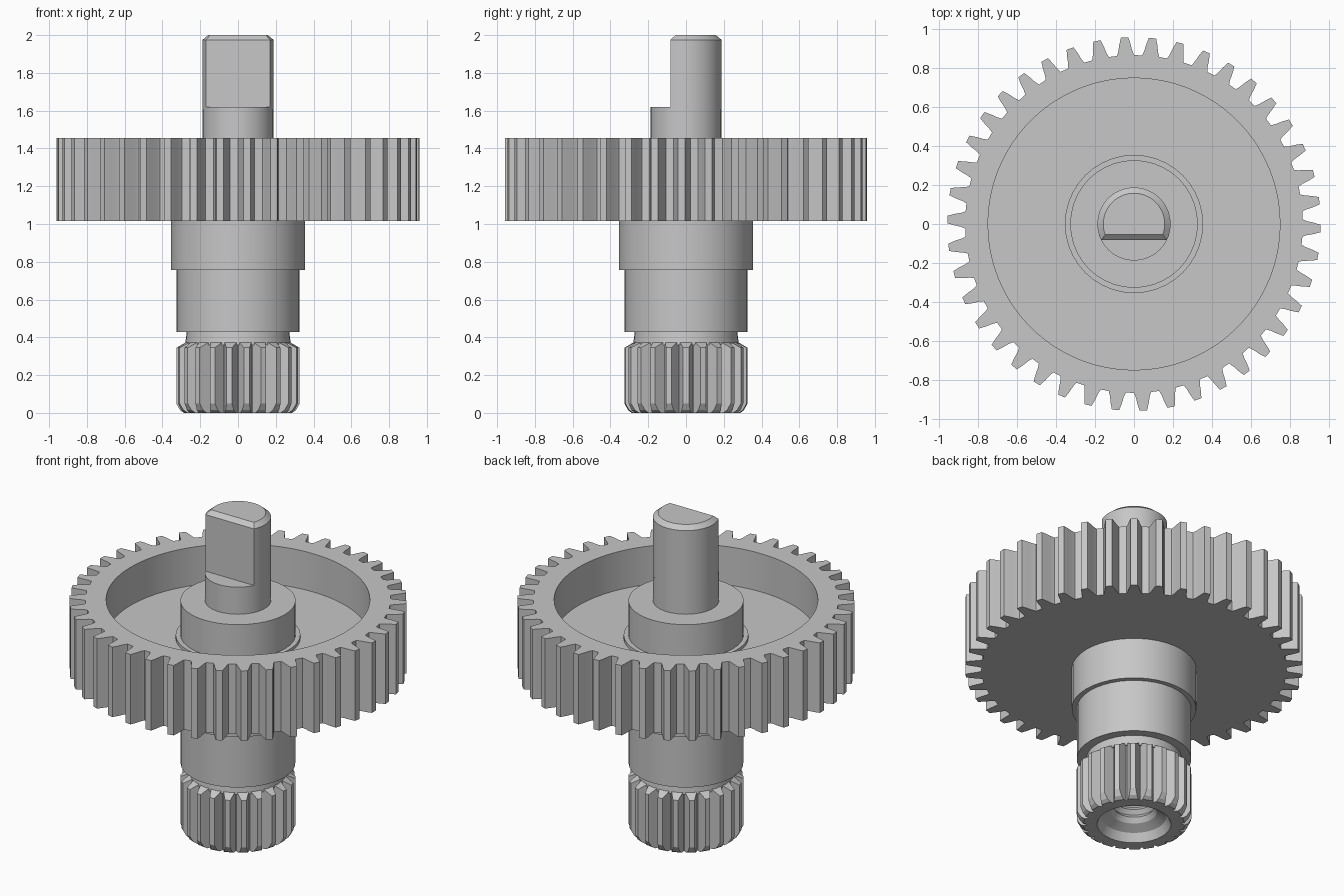
import bpy, bmesh
from math import sin, cos, pi, asin, radians

cube = bpy.data.objects.get("Cube")
if cube:
    bpy.data.objects.remove(cube, do_unlink=True)

grey = bpy.data.materials.new("plain grey")
grey.use_nodes = True
grey.diffuse_color = (0.57, 0.57, 0.57, 1)
grey.node_tree.nodes["Principled BSDF"].inputs["Base Color"].default_value = grey.diffuse_color


def loft(name, loops):
    """Skin a stack of equal-length point loops and cap both ends."""
    bm = bmesh.new()
    rings = [[bm.verts.new(p) for p in loop] for loop in loops]
    for low, high in zip(rings, rings[1:]):
        for i in range(len(low)):
            j = (i + 1) % len(low)
            bm.faces.new((low[i], low[j], high[j], high[i]))
    bm.faces.new(rings[0][::-1])
    bm.faces.new(rings[-1])
    bmesh.ops.recalc_face_normals(bm, faces=bm.faces)
    mesh = bpy.data.meshes.new(name)
    bm.to_mesh(mesh)
    bm.free()
    mesh.materials.append(grey)
    obj = bpy.data.objects.new(name, mesh)
    bpy.context.collection.objects.link(obj)
    bpy.ops.object.select_all(action='DESELECT')
    obj.select_set(True)
    bpy.context.view_layer.objects.active = obj
    bpy.ops.object.shade_smooth_by_angle(angle=radians(25))


def polar(points, z):
    return [(r * cos(a), r * sin(a), z) for r, a in points]


def circle(r, z, angles):
    return polar([(r, a) for a in angles], z)


def turned(name, profile, count=40):
    angles = [2 * pi * i / count for i in range(count)]
    loft(name, [circle(r, z, angles) for r, z in profile])


def toothed(count, flank, phase=0.0):
    """Outline in polar form; flank lists (radius, half width) from root to tip."""
    side = [(r, w / r) for r, w in flank]
    tooth = [(r, -a) for r, a in side] + [(r, a) for r, a in reversed(side)]
    return [(r, a + phase + 2 * pi * k / count) for k in range(count) for r, a in tooth]


# Large gear with a deep pocket in its top
teeth = toothed(42, [(0.868, 0.044), (0.89, 0.036), (0.925, 0.029), (0.96, 0.019)],
                radians(-1.4))
spokes = [a for r, a in teeth]
loft("large_gear", [
    polar(teeth, 1.016), polar(teeth, 1.455),
    circle(0.75, 1.455, spokes), circle(0.75, 1.215, spokes)])

# Hub inside the pocket, with a narrow lip at its foot
turned("hub", [(0.355, 1.2), (0.355, 1.235), (0.328, 1.235), (0.328, 1.45)])

# Collar, bearing journal and neck below the gear
turned("lower_shaft", [
    (0.28, 0.36), (0.272, 0.427), (0.326, 0.427), (0.326, 0.757),
    (0.355, 0.757), (0.355, 1.02)])

# Pinion: chamfered teeth outside, countersunk threaded hole inside
ROOT, TIP = 0.268, 0.327


def pinion_flank(limit):
    t = (limit - ROOT) / (TIP - ROOT)
    return toothed(22, [(ROOT, 0.036), (limit, 0.036 - 0.021 * t)])


outer = [polar(pinion_flank(r), z) for r, z in
         [(0.275, 0.375), (TIP, 0.345), (TIP, 0.05), (0.308, 0.015), (0.288, 0.0)]]
hole_angles = [a for r, a in pinion_flank(TIP)]
hole = [(0.21, 0.0), (0.185, 0.05), (0.13, 0.08)]
for k in range(4):
    hole += [(0.11, 0.11 + 0.05 * k), (0.13, 0.135 + 0.05 * k)]
loft("pinion", outer + [circle(r, z, hole_angles) for r, z in hole])

# Output shaft: round base, then a D-shaped tip with a chamfered end
turned("shaft_base", [(0.188, 1.44), (0.188, 1.62)])


def d_ring(r, flat, z, count=40):
    start = -asin(flat / r)
    sweep = pi + 2 * asin(flat / r)
    return circle(r, z, [start + sweep * i / count for i in range(count + 1)])


loft("shaft_tip", [d_ring(0.188, 0.083, 1.61), d_ring(0.188, 0.083, 1.975),
                   d_ring(0.158, 0.055, 2.0)])
